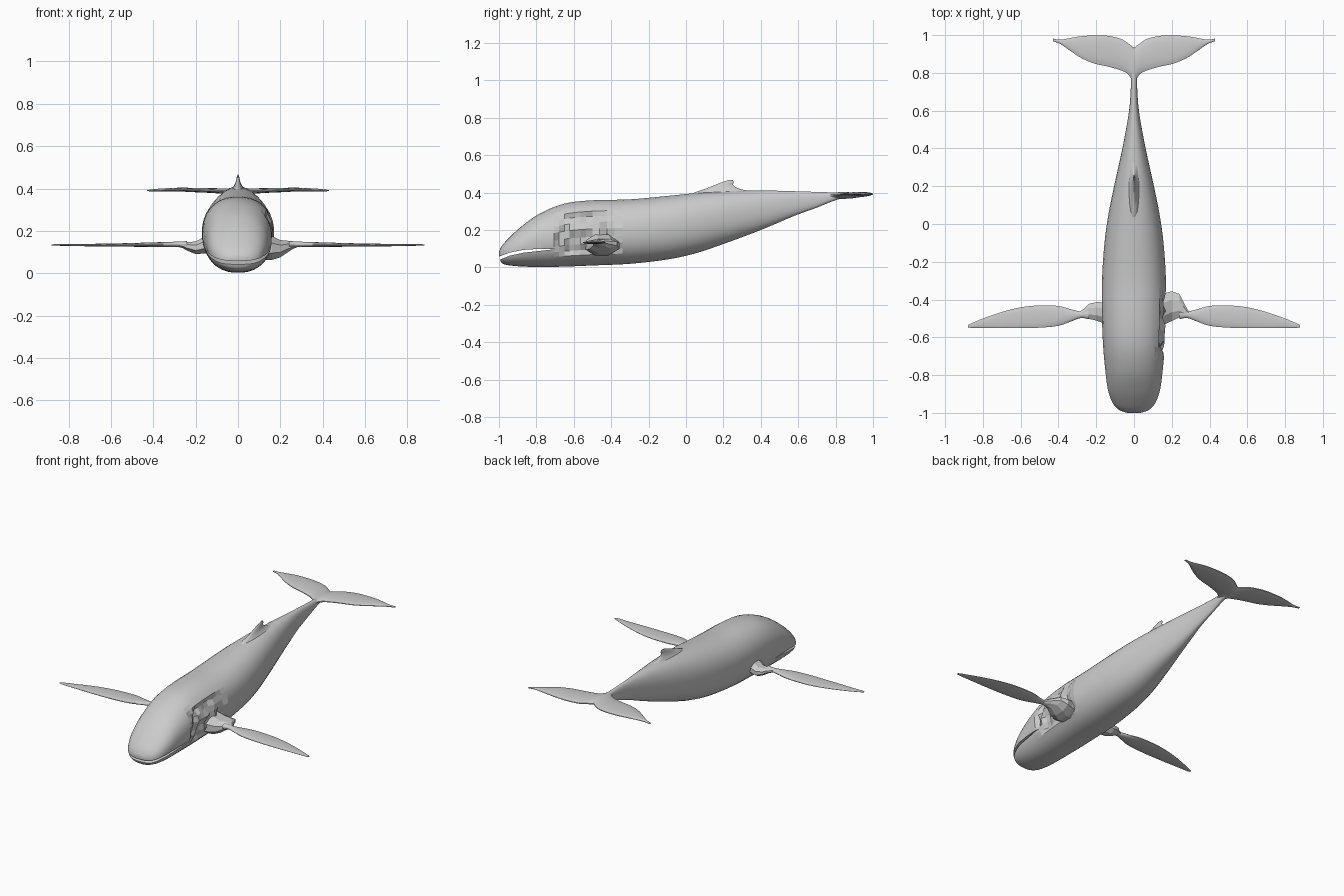
import bpy, bmesh, math, random

random.seed(4)
cube = bpy.data.objects.get("Cube")
if cube:
    bpy.data.objects.remove(cube)

skin = bpy.data.materials.new("grey skin")
skin.use_nodes = True
grey = (0.6, 0.6, 0.6, 1)
skin.diffuse_color = grey
skin.node_tree.nodes["Principled BSDF"].inputs["Base Color"].default_value = grey


def smooth_rows(rows, steps):
    """Catmull-Rom interpolation through the stations."""
    out = []
    for i in range(len(rows) - 1):
        p0, p1, p2 = rows[max(i - 1, 0)], rows[i], rows[i + 1]
        p3 = rows[min(i + 2, len(rows) - 1)]
        for k in range(steps):
            t = k / steps
            out.append([b + t / 2 * (c - a + t * (2 * a - 5 * b + 4 * c - d
                        + t * (3 * (b - c) + d - a)))
                        for a, b, c, d in zip(p0, p1, p2, p3)])
    return out + [rows[-1]]


def add_object(name, bm, smooth=True):
    bmesh.ops.recalc_face_normals(bm, faces=bm.faces)
    for f in bm.faces:
        f.smooth = smooth
    mesh = bpy.data.meshes.new(name)
    bm.to_mesh(mesh)
    bm.free()
    mesh.materials.append(skin)
    ob = bpy.data.objects.new(name, mesh)
    bpy.context.collection.objects.link(ob)
    return ob


def loft(name, rows, place, sides=16, steps=4, power=1.0, smooth=True):
    """Skin oval rings; a row is (station, a_min, a_max, b_min, b_max)."""
    bm = bmesh.new()
    rings = []
    for s, a0, a1, b0, b1 in smooth_rows(rows, steps):
        ring = []
        for k in range(sides):
            ang = math.tau * (k + 0.5) / sides
            c, d = math.cos(ang), math.sin(ang)
            c = math.copysign(abs(c) ** power, c)
            d = math.copysign(abs(d) ** power, d)
            ring.append(bm.verts.new(place(s, (a0 + a1 + (a1 - a0) * c) / 2,
                                           (b0 + b1 + (b1 - b0) * d) / 2)))
        rings.append(ring)
    for r, q in zip(rings, rings[1:]):
        for k in range(sides):
            j = (k + 1) % sides
            bm.faces.new((r[k], r[j], q[j], q[k]))
    bm.faces.new(rings[0])
    bm.faces.new(rings[-1])
    return add_object(name, bm, smooth)


# Body: y, half width, bottom, top
profile = [(-1, .035, .055, .085), (-.985, .078, .024, .115), (-.95, .112, .012, .155),
           (-.88, .138, .005, .22), (-.78, .152, .002, .29), (-.65, .164, .004, .342),
           (-.5, .17, .01, .36), (-.3, .17, .019, .365), (-.1, .157, .042, .383),
           (.05, .136, .075, .398), (.2, .106, .125, .408), (.4, .062, .2, .412),
           (.58, .029, .276, .408), (.7, .018, .32, .404), (.8, .016, .36, .401),
           (.9, .01, .385, .398)]
body = loft("body", [(y, -w, w, b, t) for y, w, b, t in profile],
            lambda s, a, b: (a, s, b), sides=32, steps=5, power=0.9)

# Crumpled dent around the left shoulder
dented = set()
for v in body.data.vertices:
    x, y, z = v.co
    if x > .08 and -.7 < y < -.36 and .08 < z < .28:
        v.co.x -= random.uniform(0, .03)
        dented.add(v.index)
for p in body.data.polygons:
    if dented.intersection(p.vertices):
        p.use_smooth = False

# Mouth: a curved slit cut between the jaws
upper = [(-1.05, .05), (-1, .058), (-.94, .08), (-.87, .094), (-.78, .1), (-.68, .1)]
lower = [(-.78, .089), (-.87, .079), (-.94, .064), (-1, .04), (-1.05, .03)]
bm = bmesh.new()
face = bm.faces.new([bm.verts.new((-.3, y, z)) for y, z in upper + lower])
new = bmesh.ops.extrude_face_region(bm, geom=[face])["geom"]
bmesh.ops.translate(bm, vec=(.6, 0, 0),
                    verts=[g for g in new if isinstance(g, bmesh.types.BMVert)])
cutter = add_object("mouth_cutter", bm, smooth=False)
cutter.hide_render = True
mod = body.modifiers.new("mouth", "BOOLEAN")
mod.operation = "DIFFERENCE"
mod.solver = "EXACT"
mod.object = cutter
graph = bpy.context.evaluated_depsgraph_get()
body.data = bpy.data.meshes.new_from_object(body.evaluated_get(graph))
body.modifiers.clear()
bpy.data.objects.remove(cutter)

# Dorsal fin: z, front y, back y, half thickness
fin = [(.375, 0, .46, .05), (.4, .04, .38, .03), (.42, .1, .29, .016),
       (.44, .15, .254, .009), (.455, .19, .256, .006), (.467, .225, .25, .002)]
dorsal = loft("dorsal_fin", [(z, f, b, -h, h) for z, f, b, h in fin],
              lambda s, a, b: (b, a, s))

# Flippers and flukes: x, front y, back y, middle z, thickness
flipper = [(.24, -.505, -.45, .137, .03), (.28, -.498, -.463, .137, .026),
           (.33, -.515, -.452, .136, .024), (.4, -.54, -.433, .135, .022),
           (.5, -.55, -.43, .134, .018), (.6, -.552, -.44, .133, .015),
           (.7, -.552, -.465, .133, .012), (.8, -.55, -.5, .133, .009),
           (.86, -.55, -.525, .134, .007), (.88, -.546, -.535, .134, .004)]
fluke = [(0, .74, .935, .385, .036), (.03, .79, .957, .387, .03),
         (.07, .812, .982, .388, .026), (.14, .832, .998, .391, .023),
         (.21, .848, 1, .393, .021), (.28, .878, .995, .395, .018),
         (.34, .918, .985, .394, .015), (.39, .953, .976, .392, .012),
         (.43, .967, .982, .39, .005)]
# Shoulders: x, front y, back y, bottom z, top z
shoulders = {
    "left": [(.1, -.55, -.36, .06, .19), (.16, -.54, -.36, .058, .18),
             (.2, -.52, -.35, .072, .16), (.24, -.5, -.365, .1, .155),
             (.262, -.497, -.41, .115, .152), (.29, -.497, -.463, .126, .148)],
    "right": [(.1, -.54, -.41, .085, .19), (.16, -.53, -.41, .09, .175),
              (.2, -.515, -.41, .088, .152), (.24, -.505, -.42, .105, .149),
              (.262, -.5, -.445, .118, .149), (.29, -.497, -.463, .126, .148)]}
smooth_parts = [body, dorsal]
for side, sign in (("left", 1), ("right", -1)):
    def place(s, a, b, sign=sign):
        return (sign * s, a, b)

    for name, rows in (("flipper", flipper), ("fluke", fluke)):
        flat = [(x, f, b, z - t / 2, z + t / 2) for x, f, b, z, t in rows]
        smooth_parts.append(loft(f"{side}_{name}", flat, place))
    loft(f"{side}_shoulder", shoulders[side], place, sides=8, steps=1, smooth=False)

# Crisp lips and fin edges, keeping the dent facets
for ob in smooth_parts:
    bm = bmesh.new()
    bm.from_mesh(ob.data)
    for e in bm.edges:
        e.smooth = e.calc_face_angle(0) < math.radians(50)
    bm.to_mesh(ob.data)
    bm.free()
